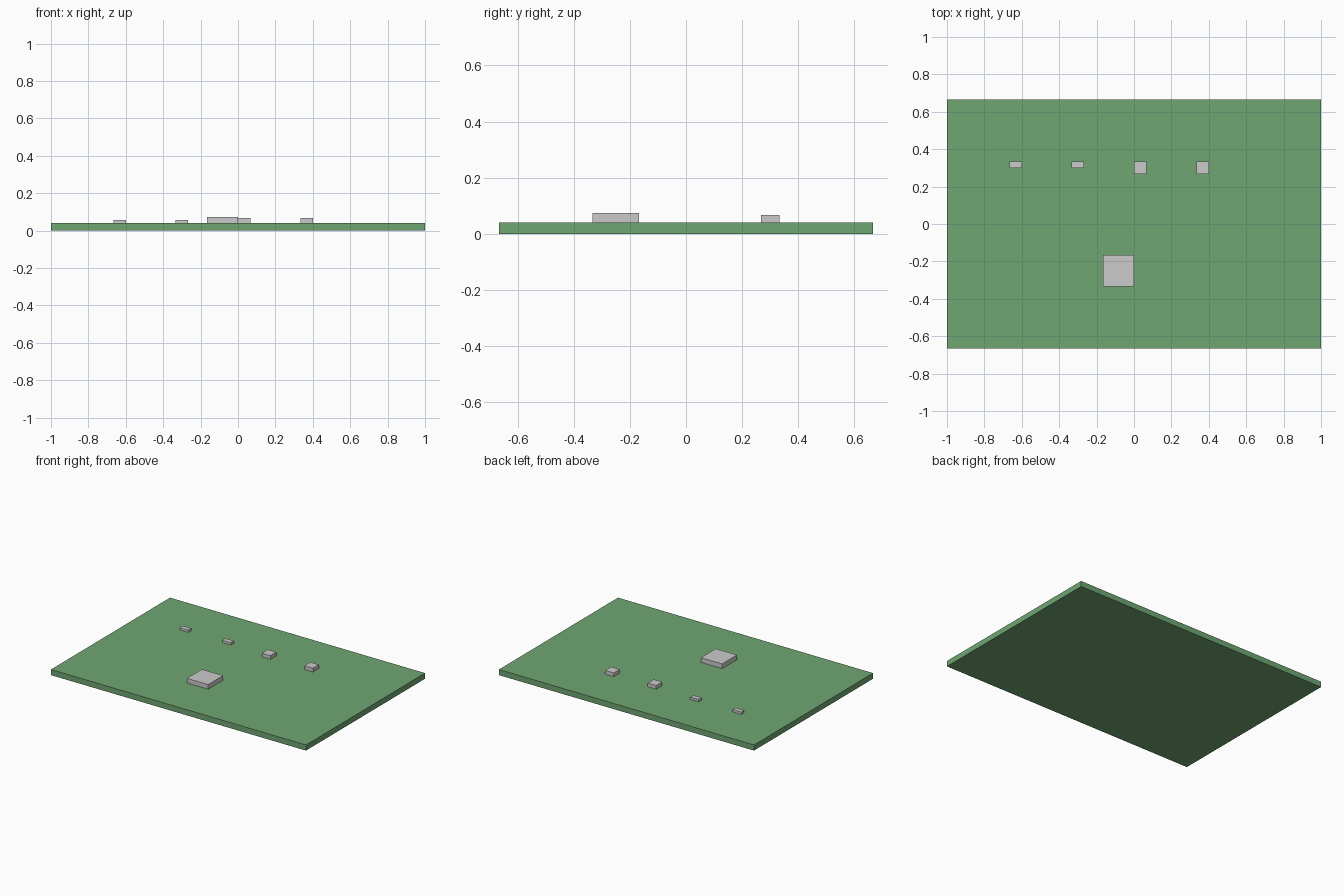
import bpy

if "Cube" in bpy.data.objects:
    bpy.data.objects.remove(bpy.data.objects["Cube"])

MM = 1 / 30       # the board is 60 mm long and spans 2 units
BOARD_H = 1.2     # board thickness in mm


def box(name, x, y, z, sx, sy, sz):
    """Box from its minimum corner and its size, in millimetres."""
    bpy.ops.mesh.primitive_cube_add(
        size=1, location=((x + sx / 2) * MM, (y + sy / 2) * MM, (z + sz / 2) * MM))
    ob = bpy.context.object
    ob.name = name
    ob.scale = (sx * MM, sy * MM, sz * MM)
    bpy.ops.object.transform_apply(location=False, rotation=False, scale=True)
    return ob


# Green circuit board
green = bpy.data.materials.new("board_green")
green.diffuse_color = (0.16, 0.38, 0.17, 1)
green.use_nodes = True
green.node_tree.nodes["Principled BSDF"].inputs["Base Color"].default_value = green.diffuse_color
board = box("circuit_board", -30, -20, 0, 60, 40, BOARD_H)
board.data.materials.append(green)

# Square main chip
box("main_chip", -5, -10, BOARD_H, 5, 5, 1)

# Two small resistors
for i, x in enumerate((-20, -10)):
    box(f"resistor_{i + 1}", x, 9, BOARD_H, 2, 1, 0.5)

# Two larger capacitors
for i, x in enumerate((0, 10)):
    box(f"capacitor_{i + 1}", x, 8, BOARD_H, 2, 2, 0.8)
